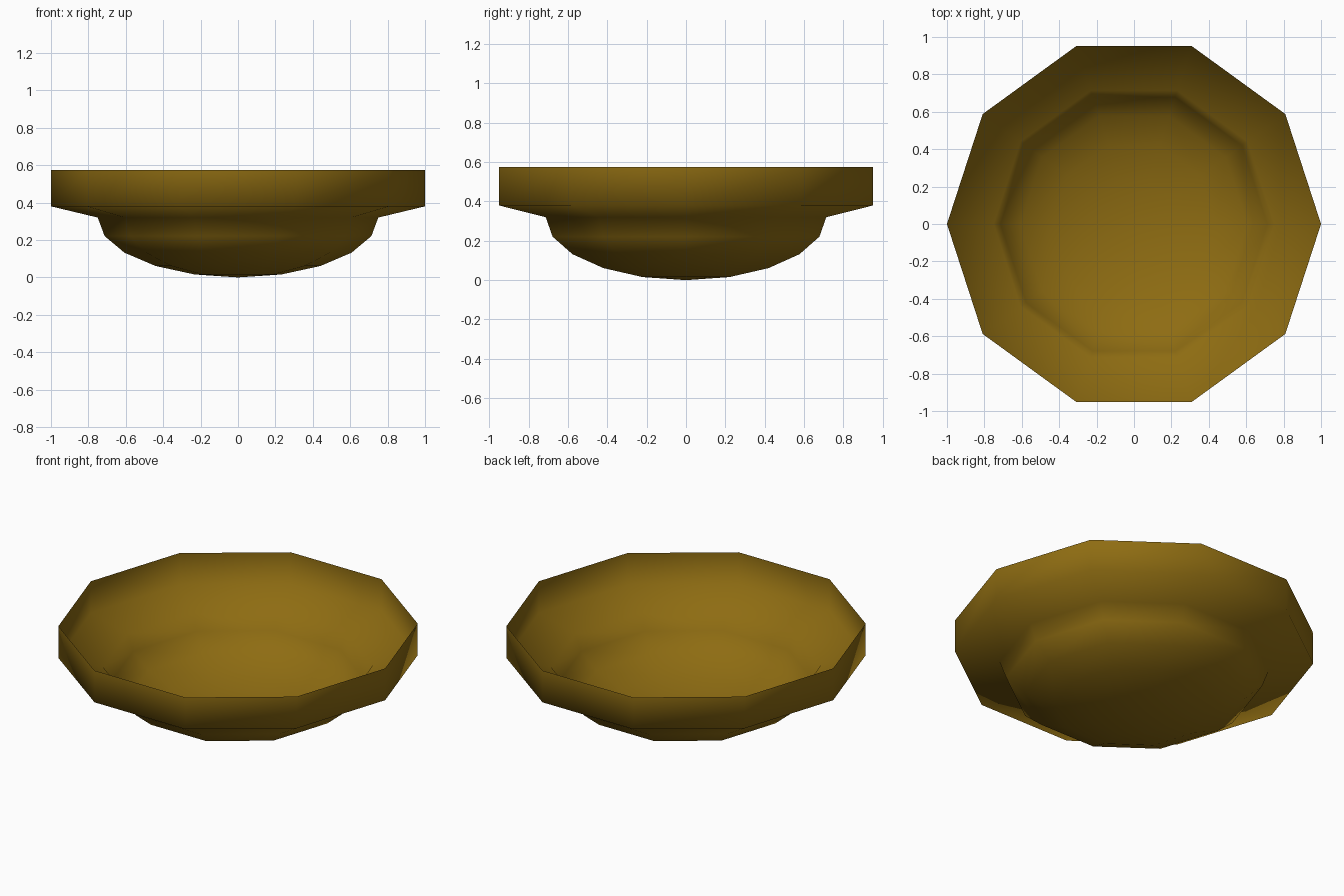
import bpy, bmesh
from math import sin, cos, pi

cube = bpy.data.objects.get("Cube")
if cube:
    bpy.data.objects.remove(cube, do_unlink=True)

SIDES = 10
BOWL_R, BOWL_H, STEPS = 0.75, 0.32, 5

# Bronze colour
bronze = bpy.data.materials.new("dark_bronze")
bronze.use_nodes = True
colour = (0.27, 0.15, 0.006, 1)
bronze.diffuse_color = colour
bronze.node_tree.nodes["Principled BSDF"].inputs["Base Color"].default_value = colour

# Profile: elliptical bowl, sloping ledge, upright rim
angles = [i * pi / 2 / STEPS for i in range(1, STEPS + 1)]
profile = [(BOWL_R * sin(a), BOWL_H * (1 - cos(a))) for a in angles]
profile += [(1.0, 0.38), (1.0, 0.575)]

# Open thin shell lathed around z
bm = bmesh.new()
centre = bm.verts.new((0, 0, 0))
rings = [[bm.verts.new((r * cos(2 * pi * k / SIDES), r * sin(2 * pi * k / SIDES), z))
          for k in range(SIDES)] for r, z in profile]
for k in range(SIDES):
    n = (k + 1) % SIDES
    bm.faces.new((centre, rings[0][n], rings[0][k]))
    for low, high in zip(rings, rings[1:]):
        bm.faces.new((low[k], low[n], high[n], high[k]))
for f in bm.faces:
    f.smooth = True

mesh = bpy.data.meshes.new("bowl")
bm.to_mesh(mesh)
bm.free()
mesh.materials.append(bronze)
bowl = bpy.data.objects.new("bowl", mesh)
bpy.context.collection.objects.link(bowl)
